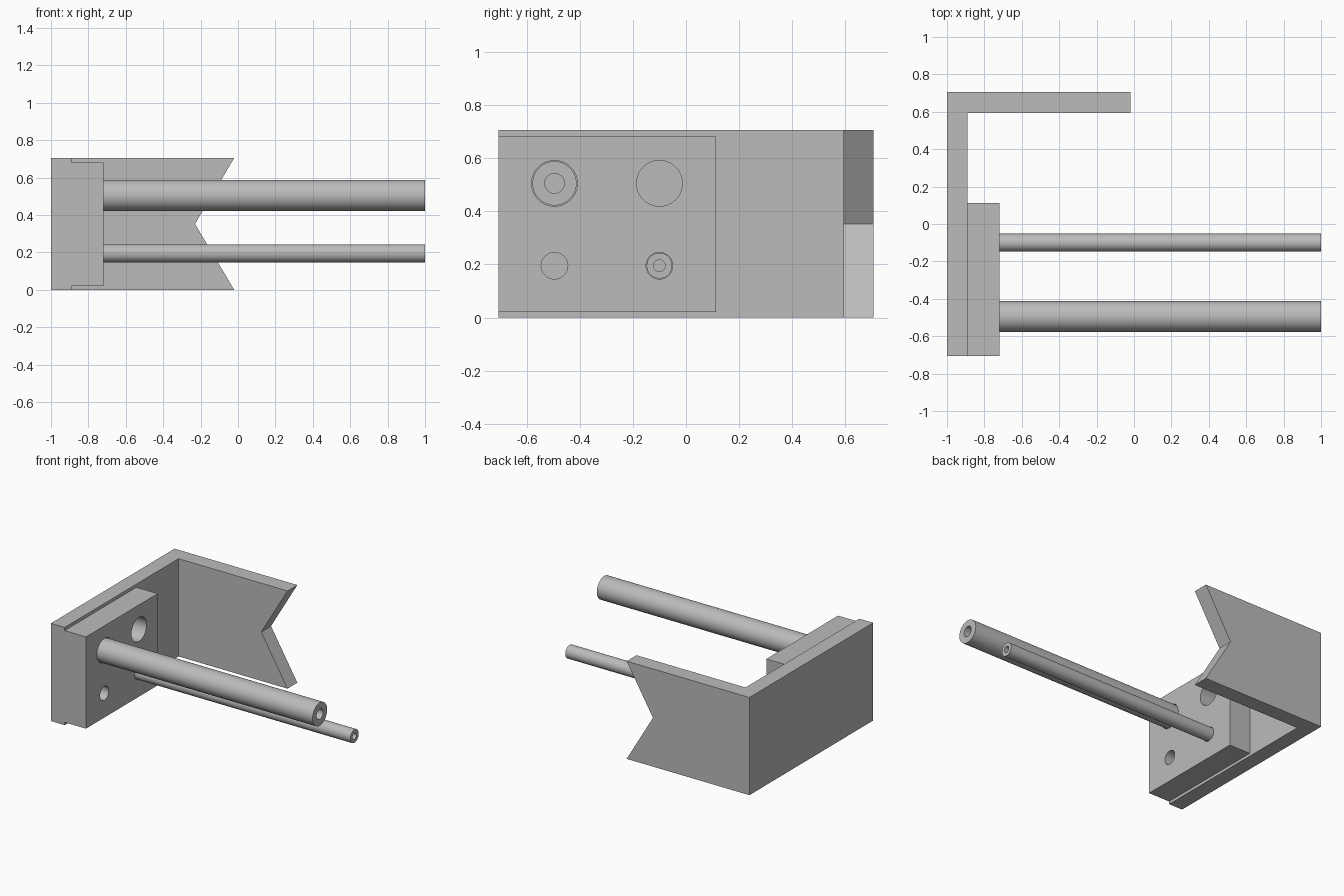
import bpy, bmesh, math
from mathutils import Matrix

if "Cube" in bpy.data.objects:
    bpy.data.objects.remove(bpy.data.objects["Cube"], do_unlink=True)

grey = bpy.data.materials.new("plain_grey")
grey.use_nodes = True
colour = (0.5, 0.5, 0.5, 1)
grey.diffuse_color = colour
grey.node_tree.nodes["Principled BSDF"].inputs["Base Color"].default_value = colour

HEIGHT, HALF_Y = 0.705, 0.705
WALL_X, BLOCK_X = -0.89, -0.72
BIG = (-0.495, 0.505)      # y, z of the thick rod
SMALL = (-0.10, 0.195)     # y, z of the thin rod


def make_object(name, bm):
    bmesh.ops.recalc_face_normals(bm, faces=bm.faces)
    mesh = bpy.data.meshes.new(name)
    bm.to_mesh(mesh)
    bm.free()
    mesh.materials.append(grey)
    obj = bpy.data.objects.new(name, mesh)
    bpy.context.collection.objects.link(obj)
    return obj


def box(name, x, y, z):
    bm = bmesh.new()
    bmesh.ops.create_cube(bm, size=1)
    for v in bm.verts:
        for i, (lo, hi) in enumerate((x, y, z)):
            v.co[i] = lo if v.co[i] < 0 else hi
    return make_object(name, bm)


def prism(name, points, y0, y1):
    """Extrude an x-z outline along y."""
    bm = bmesh.new()
    face = bm.faces.new([bm.verts.new((x, y0, z)) for x, z in points])
    new = bmesh.ops.extrude_face_region(bm, geom=[face])["geom"]
    bmesh.ops.translate(bm, vec=(0, y1 - y0, 0),
                        verts=[g for g in new if isinstance(g, bmesh.types.BMVert)])
    return make_object(name, bm)


def cylinder(name, centre, radius, x0, x1):
    bm = bmesh.new()
    place = Matrix.Translation(((x0 + x1) / 2, *centre)) @ Matrix.Rotation(math.pi / 2, 4, "Y")
    bmesh.ops.create_cone(bm, cap_ends=True, segments=64, radius1=radius,
                          radius2=radius, depth=x1 - x0, matrix=place)
    return make_object(name, bm)


def combine(target, other, operation):
    mod = target.modifiers.new("combine", "BOOLEAN")
    mod.operation, mod.solver, mod.object = operation, "EXACT", other
    bpy.context.view_layer.objects.active = target
    bpy.ops.object.modifier_apply(modifier=mod.name)
    bpy.data.objects.remove(other, do_unlink=True)


def smooth(obj):
    bpy.ops.object.select_all(action="DESELECT")
    obj.select_set(True)
    bpy.context.view_layer.objects.active = obj
    bpy.ops.object.shade_smooth_by_angle(angle=math.radians(30))


# Bracket: side wall, notched rear arm and raised mounting block
bracket = box("bracket", (-1, WALL_X), (-HALF_Y, HALF_Y), (0, HEIGHT))
arm = prism("notched_arm",
            [(-0.95, 0), (-0.02, 0), (-0.23, HEIGHT / 2), (-0.02, HEIGHT), (-0.95, HEIGHT)],
            0.593, HALF_Y)
combine(bracket, arm, "UNION")
block = box("mounting_block", (-0.95, BLOCK_X), (-HALF_Y, 0.113), (0.02, 0.682))
combine(bracket, block, "UNION")

# Sockets: one pair holds the rods, the other pair is left open
for y, z, radius in ((*BIG, 0.086), (SMALL[0], BIG[1], 0.086),
                     (*SMALL, 0.05), (BIG[0], SMALL[1], 0.05)):
    combine(bracket, cylinder("socket", (y, z), radius, WALL_X, -0.6), "DIFFERENCE")

# Merge leftover flat splits
bm = bmesh.new()
bm.from_mesh(bracket.data)
bmesh.ops.dissolve_limit(bm, angle_limit=0.01, verts=bm.verts, edges=bm.edges)
bm.to_mesh(bracket.data)
bm.free()
smooth(bracket)

# Hollow rods
for name, centre, outer, bore in (("thick_rod", BIG, 0.083, 0.037),
                                  ("thin_rod", SMALL, 0.048, 0.022)):
    rod = cylinder(name, centre, outer, WALL_X, 1)
    combine(rod, cylinder("bore", centre, bore, WALL_X - 0.05, 1.05), "DIFFERENCE")
    smooth(rod)
